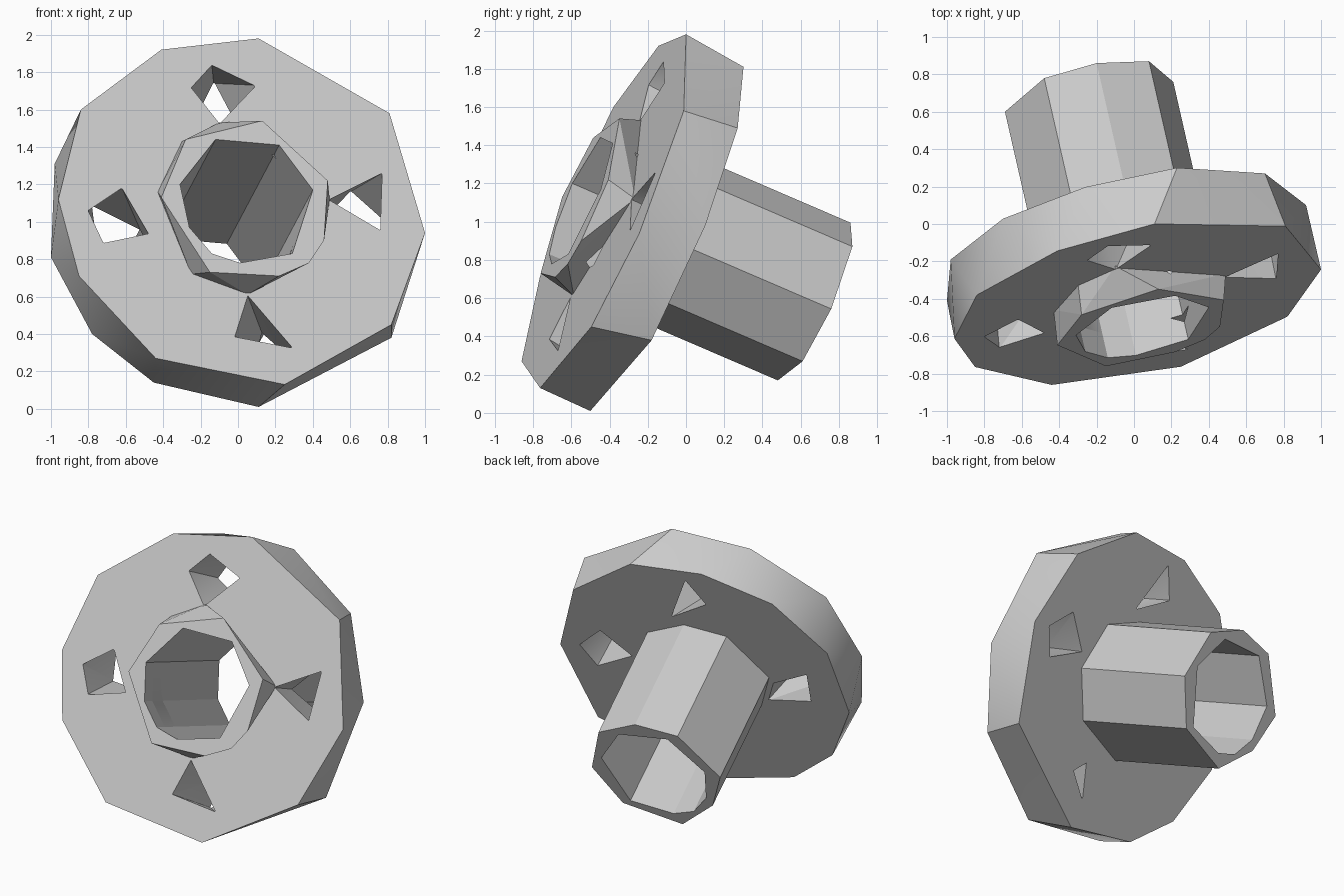
import bpy
import bmesh
from math import radians
from mathutils import Vector

default_cube = bpy.data.objects.get("Cube")
if default_cube:
    bpy.data.objects.remove(default_cube, do_unlink=True)

# The whole part leans: every face across the axis is a plane y = level + SX*x + SZ*z
SX, SZ = 0.228, 0.43
SLOPE = Vector((-SX, 1, -SZ))
AXIS = SLOPE.normalized()

COLLAR_FRONT, FLANGE_FRONT, FLANGE_BACK, TUBE_BACK = -1.04, -0.876, -0.53, 0.478

grey = bpy.data.materials.new("plain grey")
grey.use_nodes = True
grey.diffuse_color = (0.6, 0.6, 0.6, 1)
shader = next(n for n in grey.node_tree.nodes if n.type == "BSDF_PRINCIPLED")
shader.inputs["Base Color"].default_value = grey.diffuse_color


def ring(outline, level):
    """Place an (x, z) outline on the tilted plane at the given level."""
    return [Vector((x, level + SX * x + SZ * z, z)) for x, z in outline]


def slide(points, start, end):
    """Move points along the axis from one plane level to another."""
    return [p + AXIS * ((end - start) / SLOPE.length) for p in points]


def solid(name, points):
    """Make a faceted convex solid through the given rings."""
    bm = bmesh.new()
    for p in points:
        bm.verts.new(p)
    hull = bmesh.ops.convex_hull(bm, input=bm.verts[:])
    spare = [v for v in bm.verts if not v.link_faces]
    bmesh.ops.delete(bm, geom=spare, context="VERTS")
    bmesh.ops.dissolve_limit(bm, angle_limit=radians(1),
                             verts=bm.verts[:], edges=bm.edges[:])
    bmesh.ops.recalc_face_normals(bm, faces=bm.faces[:])
    mesh = bpy.data.meshes.new(name)
    bm.to_mesh(mesh)
    bm.free()
    mesh.materials.append(grey)
    obj = bpy.data.objects.new(name, mesh)
    bpy.context.collection.objects.link(obj)
    return obj


def cut(obj, cutters):
    """Subtract each cutter and bake the result into the mesh."""
    for cutter in cutters:
        mod = obj.modifiers.new(cutter.name, "BOOLEAN")
        mod.operation = "DIFFERENCE"
        mod.solver = "EXACT"
        mod.object = cutter
    depsgraph = bpy.context.evaluated_depsgraph_get()
    mesh = bpy.data.meshes.new_from_object(obj.evaluated_get(depsgraph))
    obj.modifiers.clear()
    obj.data = mesh


# Flange: irregular disc, front and back outlines
flange_front = [(0.11, 1.98), (0.81, 1.58), (1.0, 0.94), (0.82, 0.45), (0.25, 0.13),
                (-0.44, 0.27), (-0.85, 0.71), (-0.96, 1.12), (-0.84, 1.6), (-0.41, 1.92)]
flange_back = [(0.23, 1.81), (0.7, 1.49), (0.92, 0.98), (0.82, 0.38), (0.11, 0.01),
               (-0.45, 0.14), (-0.78, 0.4), (-1.0, 0.81), (-0.98, 1.31), (-0.7, 1.67),
               (-0.26, 1.83)]
flange = solid("flange", ring(flange_front, FLANGE_FRONT) + ring(flange_back, FLANGE_BACK))

# Rear tube: eight-sided, running forward into the flange
tube_end = ring([(0.08, 0.87), (-0.2, 0.995), (-0.48, 0.956), (-0.69, 0.65),
                 (-0.57, 0.385), (-0.31, 0.17), (0.07, 0.27), (0.21, 0.544)], TUBE_BACK)
tube = solid("rear_tube", tube_end + slide(tube_end, TUBE_BACK, -0.7))

# Collar: raised rim around the bore on the front
collar_rim = [(-0.28, 1.44), (0.13, 1.54), (0.48, 1.22), (0.46, 0.9), (0.38, 0.78),
              (0.22, 0.71), (-0.15, 0.73), (-0.41, 1.13)]
collar_foot = [(-0.43, 1.16), (-0.3, 1.43), (-0.1, 1.53), (0.49, 1.12),
               (0.05, 0.61), (-0.25, 0.72)]
collar = solid("collar", ring(collar_rim, COLLAR_FRONT) + ring(collar_foot, -0.86))

# Bore through all parts
bore_mouth = ring([(-0.12, 1.44), (0.22, 1.41), (0.4, 1.17), (0.29, 0.83), (0.01, 0.78),
                   (-0.14, 0.83), (-0.26, 0.97), (-0.31, 1.2)], COLLAR_FRONT)
bore = solid("bore_cutter", slide(bore_mouth, COLLAR_FRONT, -1.3)
             + slide(bore_mouth, COLLAR_FRONT, 0.7))

# Four rough bolt holes: entrance outline, exit outline
holes = {
    "top": ([(-0.25, 1.72), (-0.14, 1.84), (0.09, 1.73), (-0.1, 1.53)],
            [(-0.13, 1.74), (-0.22, 1.56), (0.05, 1.4)]),
    "left": ([(0.77, 1.26), (0.76, 0.96), (0.49, 1.12)],
             [(0.6, 1.16), (0.78, 1.0), (0.7, 0.84), (0.43, 0.98)]),
    "bottom": ([(0.05, 0.61), (0.29, 0.33), (-0.02, 0.39)],
               [(0.13, 0.4), (0.22, 0.32), (0.08, 0.2)]),
    "right": ([(-0.8, 1.06), (-0.62, 1.18), (-0.48, 0.94), (-0.72, 0.89)],
              [(-0.78, 1.08), (-0.52, 0.95), (-0.45, 0.8), (-0.75, 0.85)]),
}
hole_cutters = [solid(side + "_hole_cutter",
                      ring(entry, FLANGE_FRONT - 0.01) + ring(leave, FLANGE_BACK + 0.01))
                for side, (entry, leave) in holes.items()]

cut(flange, hole_cutters + [bore])
cut(tube, [bore])
cut(collar, [bore])

for cutter in hole_cutters + [bore]:
    bpy.data.objects.remove(cutter, do_unlink=True)

# Soften only the shallow facets of the flange rim
bpy.ops.object.select_all(action="DESELECT")
flange.select_set(True)
bpy.context.view_layer.objects.active = flange
bpy.ops.object.shade_smooth_by_angle(angle=radians(30))
